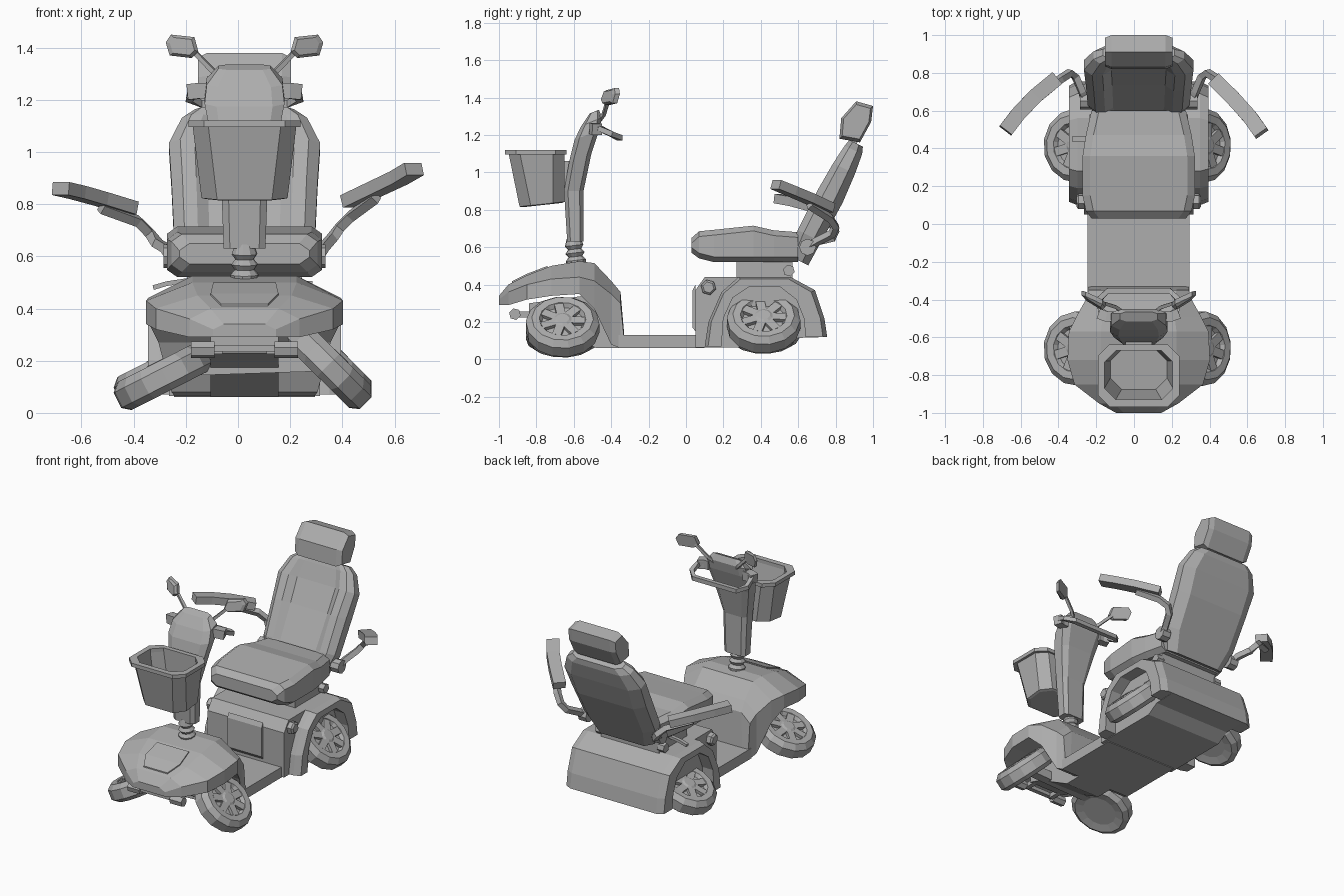
import bpy, bmesh, math
from mathutils import Vector

if "Cube" in bpy.data.objects:
    bpy.data.objects.remove(bpy.data.objects["Cube"])

grey = bpy.data.materials.new("plain_grey")
grey.use_nodes = True
grey.diffuse_color = (0.42, 0.42, 0.42, 1)
grey.node_tree.nodes["Principled BSDF"].inputs["Base Color"].default_value = (0.42, 0.42, 0.42, 1)
CENTRE = Vector((0.025, 0, 0))   # symmetry plane of the vehicle


def loft(name, rings, close=False):
    """Skin a list of equal-length rings; cap the ends unless closed."""
    bm = bmesh.new()
    rows = [[bm.verts.new(Vector(p) + CENTRE) for p in r] for r in rings]
    n = len(rows[0])
    pairs = list(zip(rows, rows[1:])) + ([(rows[-1], rows[0])] if close else [])
    for a, b in pairs:
        for i in range(n):
            j = (i + 1) % n
            bm.faces.new((a[i], a[j], b[j], b[i]))
    if not close:
        bm.faces.new(rows[0])
        bm.faces.new(rows[-1])
    bmesh.ops.recalc_face_normals(bm, faces=bm.faces)
    me = bpy.data.meshes.new(name)
    bm.to_mesh(me)
    bm.free()
    me.materials.append(grey)
    ob = bpy.data.objects.new(name, me)
    bpy.context.scene.collection.objects.link(ob)
    return ob


def box(name, x, y, z):
    loft(name, [[(x[0], b, c), (x[1], b, c), (x[1], b, d), (x[0], b, d)]
                for b in y for c, d in [z]])


def prism(name, profile, x0, x1, inset=0.0, end_scale=1.0):
    """Side profile (y, z) extruded across x, with optional shrunken ends."""
    cy = sum(p[0] for p in profile) / len(profile)
    cz = sum(p[1] for p in profile) / len(profile)
    rows = [(x0, end_scale), (x0 + inset, 1), (x1 - inset, 1), (x1, end_scale)] if inset else [(x0, 1), (x1, 1)]
    return loft(name, [[(x, cy + (y - cy) * k, cz + (z - cz) * k) for y, z in profile]
                       for x, k in rows])


def bar(name, path, w, h, up=(0, 0, 1)):
    """Rectangular bar swept along a path."""
    pts = [Vector(p) for p in path]
    rings = []
    for i, p in enumerate(pts):
        t = (pts[min(i + 1, len(pts) - 1)] - pts[max(i - 1, 0)]).normalized()
        side = t.cross(Vector(up)).normalized() * w / 2
        top = side.normalized().cross(t) * h / 2
        rings.append([p - side - top, p + side - top, p + side + top, p - side + top])
    return loft(name, rings)


def lathe(name, centre, axis, profile, n=14):
    """Rings of (radius, offset) around an axis."""
    axis = Vector(axis).normalized()
    e1 = axis.orthogonal().normalized()
    e2 = axis.cross(e1)
    return loft(name, [[Vector(centre) + axis * a + r * (e1 * math.cos(i * math.tau / n) + e2 * math.sin(i * math.tau / n))
                        for i in range(n)] for r, a in profile])


def chamfer(w, lo, hi, cx, cz):
    return [(-w + cx, lo), (w - cx, lo), (w, lo + cz), (w, hi - cz),
            (w - cx, hi), (-w + cx, hi), (-w, hi - cz), (-w, lo + cz)]


# Front hood with fenders: y, half width, top half width, low, shoulder, top
hood = [(-1.0, .12, .08, .29, .32, .34), (-.95, .21, .13, .29, .36, .40),
        (-.85, .34, .18, .32, .40, .45), (-.72, .377, .2, .34, .43, .50),
        (-.57, .37, .2, .35, .44, .525), (-.49, .33, .19, .27, .42, .515),
        (-.40, .28, .19, .08, .35, .42), (-.35, .265, .2, .06, .3, .36), (-.33, .265, .22, .06, .1, .13)]
loft("front_hood", [[(-w, y, lo), (w, y, lo), (w, y, sh), (t, y, hi), (-t, y, hi), (-w, y, sh)]
                    for y, w, t, lo, sh, hi in hood])
loft("hood_panel", [[(-w, y, z - .02), (w, y, z - .02), (w, y, z + .008), (-w, y, z + .008)]
                    for y, w, z in [(-.93, .09, .41), (-.85, .13, .45), (-.74, .12, .492)]])
prism("front_chassis", [(-.84, .23), (-.84, .3), (-.4, .36), (-.36, .06), (-.48, .06), (-.74, .2)], -.13, .13)
bar("front_axle", [(-.3, -.66, .17), (.3, -.66, .19)], .06, .06)

# Front bumper
box("bumper_bar", (-.13, .13), (-.93, -.9), (.235, .26))
for s in (-1, 1):
    lathe("bumper_roller", (s * .16, -.915, .242), (1, 0, 0), [(.032, -.045), (.032, .045)], 6)
    bar("bumper_arm", [(s * .1, -.91, .24), (s * .1, -.8, .24)], .03, .03)

# Floor and rear body
box("floor", (-.27, .27), (-.36, .1), (.06, .13))
back_line = [(.56, .44), (.69, .37), (.74, .22), (.755, .12)]
prism("rear_body", [(.05, .065), (.05, .37), (.1, .44)] + back_line + [(.6, .115), (.52, .065)], -.29, .29)
prism("storage_pouch", [(.05, .15), (.035, .17), (.035, .37), (.05, .4)], -.13, .13)
loft("seat_pedestal", [[(x, y, z) for x, y in ((-.22, .27), (.22, .27), (.22, .57), (-.22, .57))] for z in (.43, .53)])
arch_out = [(.1, .07), (.12, .2), (.19, .36), (.28, .44)] + back_line
arch_in = [(.19, .07), (.2, .22), (.25, .33), (.34, .39), (.5, .39), (.59, .32), (.63, .22), (.64, .12)]
for s in (-1, 1):
    loft("rear_fender", [[(s * .24, *o), (s * .325, *o), (s * .37, o[0] * .8 + i[0] * .2, o[1] * .8 + i[1] * .2),
                          (s * .37, *i), (s * .24, *i)] for o, i in zip(arch_out, arch_in)])
    lathe("side_lamp", (s * .3, .12, .385), (s, 0, 0), [(.042, -.03), (.042, .02), (.03, .03)], 6)
    lathe("seat_knob", (s * .235, .55, .475), (1, 0, 0), [(.032, -.025), (.032, .025)], 6)
bar("seat_lever", [(-.2, .45, .51), (-.3, .45, .495), (-.35, .45, .48)], .025, .018)


# Wheels, leaning in at the top
def wheel(name, centre, lean, s):
    axis = Vector((s * math.sin(lean), 0, math.cos(lean)))
    c = Vector(centre)
    lathe(name, c, axis, [(.11, -.05), (.165, -.06), (.197, -.035), (.197, .03), (.165, .06),
                          (.125, .058), (.11, .035)])
    lathe(name + "_hub", c, axis, [(.055, .02), (.055, .052), (.035, .062)], 10)
    e1 = axis.orthogonal().normalized()
    e2 = axis.cross(e1)
    for i in range(7):
        d = e1 * math.cos(i * math.tau / 7) + e2 * math.sin(i * math.tau / 7)
        bar(name + "_spoke", [c + axis * .042 + d * .035, c + axis * .042 + d * .12], .048, .026, axis)


for place, y, lift in (("front", -.66, 0), ("rear", .415, .02)):
    wheel(place + "_left_wheel", (.328, y, .176 + lift), .78, 1)
    wheel(place + "_right_wheel", (-.315, y, .138 + lift), .47, -1)

# Seat cushion: y, half width, low, high
cushion = [(.03, .25, .57, .65), (.07, .28, .54, .685), (.15, .297, .52, .693),
           (.36, .297, .52, .715), (.47, .28, .52, .69), (.6, .25, .52, .68)]
loft("seat_cushion", [[(x, y, z) for x, z in chamfer(w, lo, hi, .04, .028)] for y, w, lo, hi in cushion])

# Backrest with raised side bolsters: centre y, z, half width, half thickness, recess
tilt = Vector((0, .894, -.447))
rest = [(.60, .53, .22, .06, 0), (.66, .66, .27, .07, .02), (.77, .87, .28, .075, .035),
        (.845, 1.02, .29, .065, .03), (.895, 1.12, .24, .052, .01), (.91, 1.155, .19, .04, 0)]
loft("backrest", [[Vector((x, y, z)) + tilt * d for x, d in
                   ((-w, .4 * t), (-w, -.5 * t), (-w * .85, -t), (-w * .66, -t), (-w * .5, r - t), (w * .5, r - t),
                    (w * .66, -t), (w * .85, -t), (w, -.5 * t), (w, .4 * t), (w * .75, t), (-w * .75, t))]
                  for y, z, w, t, r in rest])
prism("headrest", [(.82, 1.18), (.83, 1.29), (.91, 1.38), (1.0, 1.355), (.99, 1.27), (.93, 1.16)],
      -.178, .178, .035, .84)
bar("headrest_post", [(0, .88, 1.1), (0, .91, 1.22)], .12, .04, (0, 1, 0))

# Armrests, swung outward: mirror sign, bracket drop, pad path
arms = {"left": (1, 0, [(.65, .48, .935), (.59, .565, .9), (.505, .66, .86), (.4, .765, .81)]),
        "right": (-1, .02, [(-.705, .495, .86), (-.64, .58, .845), (-.55, .675, .82), (-.435, .77, .785)])}
for side, (s, drop, pad) in arms.items():
    bar(side + "_arm_pad", pad, .08, .05)
    x, y, z = pad[2]
    bar(side + "_arm_bracket", [(x, y, z - .035), (s * .41, .77, .755 - drop), (s * .365, .8, .71 - drop),
                                (s * .335, .78, .67 - drop), (s * .3, .7, .63), (s * .27, .62, .58)],
        .035, .035, (0, 1, .3))
    lathe(side + "_arm_pivot", (s * .28, .65, .6), (1, 0, 0), [(.045, -.03), (.045, .03)], 8)

# Steering boot and column
lathe("steering_boot", (0, -.585, .5), (0, -.12, 1),
      [(.05, 0), (.055, .03), (.038, .05), (.052, .07), (.036, .09), (.05, .11), (.036, .15)], 10)
column = [(-.592, .63, .08, .043), (-.60, .9, .09, .052), (-.565, 1.08, .13, .06),
          (-.53, 1.2, .153, .066), (-.505, 1.27, .145, .055), (-.49, 1.325, .1, .025)]
loft("steering_column", [[(x, y + d, z + .4 * d * (z > 1)) for x, d in chamfer(w, -t, t, w * .3, t * .4)]
                         for y, z, w, t in column])

# Handlebar loop, grips and mirrors
bar("handlebar", [(-.13, -.5, 1.24), (-.2, -.46, 1.235), (-.21, -.40, 1.205), (-.165, -.355, 1.185),
                  (.165, -.355, 1.185), (.21, -.40, 1.205), (.2, -.46, 1.235), (.13, -.5, 1.24)], .03, .028)
outline = [(-.06, -.02), (-.035, -.045), (.05, -.035), (.065, .015), (.045, .045), (-.045, .035)]
for s in (-1, 1):
    bar("control_block", [(s * .13, -.49, 1.235), (s * .17, -.49, 1.235), (s * .21, -.475, 1.23)], .055, .06)
    bar("mirror_stem", [(s * .08, -.47, 1.27), (s * .12, -.44, 1.31), (s * .2, -.415, 1.39)], .018, .018)
    loft("mirror", [[(s * (.237 + a * k), y + .45 * a + .15 * b, 1.405 + b * k) for a, b in outline]
                    for y, k in ((-.425, .75), (-.41, 1), (-.385, 1))])


# Basket: open octagonal tub with a rim
def tub(w, y0, y1, z, c=.06):
    return [(x, y, z + .11 * (y + .77) * (z < 1)) for x, y in chamfer(w, y0, y1, c, c)]


loft("basket", [tub(.15, -.875, -.66, .825), tub(.165, -.89, -.65, .83), tub(.2, -.95, -.65, 1.11),
                tub(.185, -.935, -.665, 1.11), tub(.15, -.875, -.665, .84)])
loft("basket_rim", [tub(.215, -.968, -.638, 1.095), tub(.215, -.968, -.638, 1.12),
                    tub(.18, -.93, -.67, 1.12), tub(.18, -.93, -.67, 1.095)], close=True)
box("basket_mount", (-.07, .07), (-.66, -.59), (.92, 1.06))
